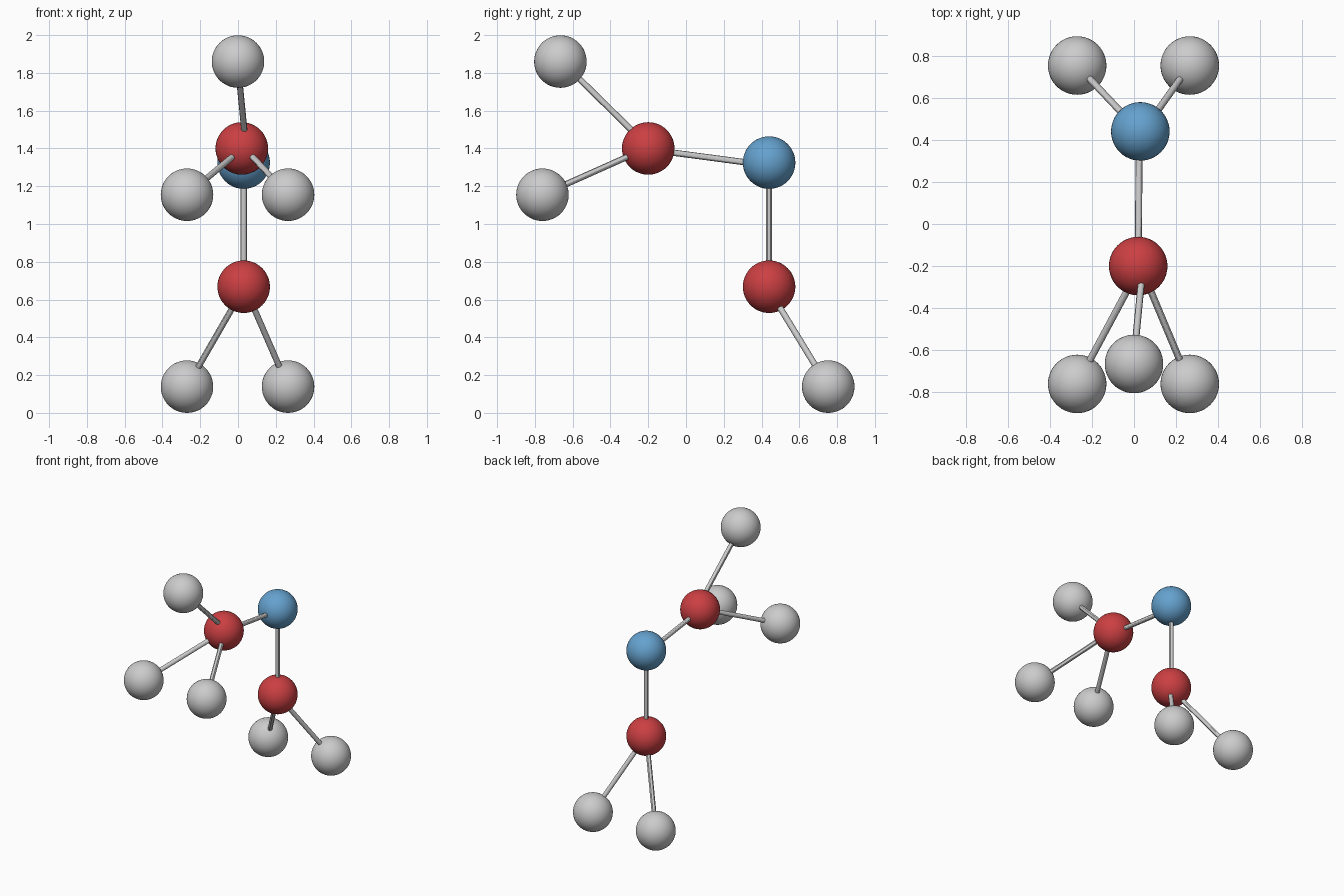
import bpy
from mathutils import Vector

if "Cube" in bpy.data.objects:
    bpy.data.objects.remove(bpy.data.objects["Cube"])

R = 0.139      # ball radius
ROD = 0.0165   # stick radius


def material(name, color):
    m = bpy.data.materials.new(name)
    m.diffuse_color = color
    m.use_nodes = True
    m.node_tree.nodes["Principled BSDF"].inputs["Base Color"].default_value = m.diffuse_color
    return m


red = material("red", (0.60, 0.05, 0.055, 1))
blue = material("blue", (0.13, 0.36, 0.62, 1))


def ball(name, pos, mat=None):
    bpy.ops.mesh.primitive_uv_sphere_add(segments=48, ring_count=24, radius=R, location=pos)
    ob = bpy.context.object
    ob.name = name
    bpy.ops.object.shade_smooth()
    if mat:
        ob.data.materials.append(mat)


def stick(name, a, b):
    a, b = Vector(a), Vector(b)
    d = b - a
    bpy.ops.mesh.primitive_cylinder_add(vertices=12, radius=ROD, depth=d.length, location=(a + b) / 2)
    ob = bpy.context.object
    ob.name = name
    ob.rotation_euler = d.to_track_quat('Z', 'Y').to_euler()
    bpy.ops.object.shade_smooth_by_angle()


# Main chain: lower red, blue corner, upper red
lower = (0.03, 0.44, 0.668)
corner = (0.03, 0.44, 1.325)
upper = (0.02, -0.20, 1.40)
ball("lower_red_ball", lower, red)
ball("blue_corner_ball", corner, blue)
ball("upper_red_ball", upper, red)
stick("vertical_stick", lower, corner)
stick("horizontal_stick", (0.02, -0.20, 1.395), (0.025, 0.44, 1.31))

# Grey end balls, each joined to a red ball
top = (0.0, -0.665, 1.86)
ball("top_grey_ball", top)
stick("top_stick", (0.042, -0.20, 1.41), (-0.003, -0.665, 1.867))
for side, x in (("left", -0.27), ("right", 0.265)):
    front = (x, -0.76, 1.155)
    foot = (x, 0.753, 0.139)
    ball(f"{side}_front_grey_ball", front)
    ball(f"{side}_foot_grey_ball", foot)
    stick(f"{side}_front_stick", (0.03, -0.20, 1.405), front)
    stick(f"{side}_foot_stick", (0.035, 0.43, 0.668), foot)
